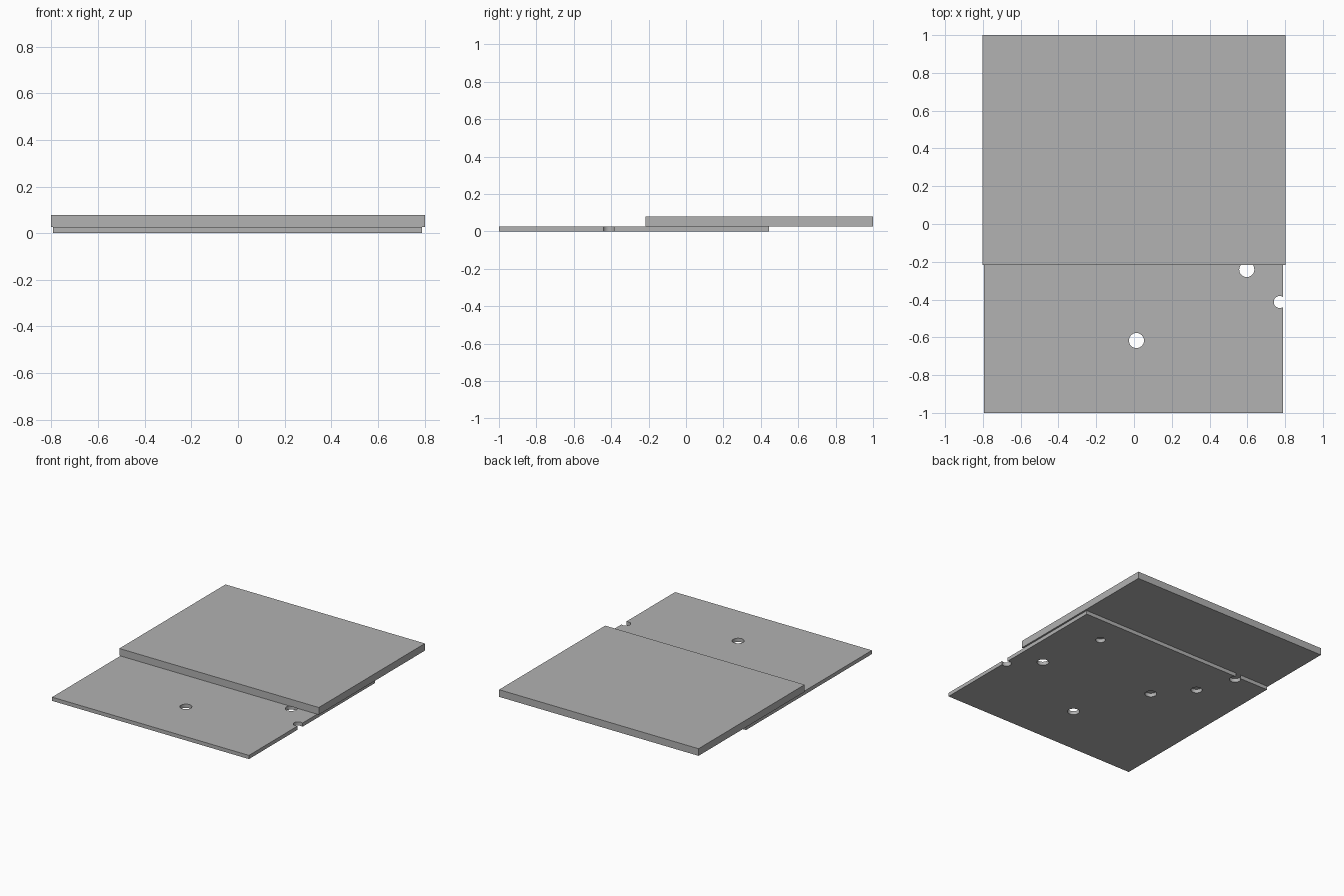
import bpy
import bmesh
from mathutils import Matrix, Vector

default = bpy.data.objects.get("Cube")
if default:
    bpy.data.objects.remove(default, do_unlink=True)

grey = bpy.data.materials.new("plain_grey")
grey.use_nodes = True
colour = (0.445, 0.445, 0.445, 1)
grey.diffuse_color = colour
grey.node_tree.nodes["Principled BSDF"].inputs["Base Color"].default_value = colour


def add_object(name, bm):
    mesh = bpy.data.meshes.new(name)
    bm.to_mesh(mesh)
    bm.free()
    mesh.materials.append(grey)
    obj = bpy.data.objects.new(name, mesh)
    bpy.context.collection.objects.link(obj)
    return obj


def add_box(name, low, high):
    low, high = Vector(low), Vector(high)
    bm = bmesh.new()
    size = Matrix.Diagonal((high - low).to_4d())
    bmesh.ops.create_cube(bm, size=1, matrix=Matrix.Translation((low + high) / 2) @ size)
    return add_object(name, bm)


THICK = 0.027  # lower plate thickness

# Thick upper slab, resting on the rear of the thin plate
add_box("upper_slab", (-0.801, -0.217, THICK), (0.801, 1, 0.079))
lower_plate = add_box("lower_plate", (-0.793, -1, 0), (0.788, 0.445, THICK))

# Drilled holes: x, y, radius; two of them break through a plate edge
holes = [
    (0.597, -0.241, 0.04),
    (0.013, -0.617, 0.04),
    (0.772, -0.413, 0.032),
    (0.493, 0.237, 0.033),
    (-0.231, -0.10, 0.04),
    (-0.434, 0.137, 0.038),
    (-0.54, 0.413, 0.038),
]
bm = bmesh.new()
for x, y, radius in holes:
    bmesh.ops.create_cone(bm, cap_ends=True, segments=32, radius1=radius, radius2=radius,
                          depth=0.2, matrix=Matrix.Translation((x, y, 0)))
cutter = add_object("hole_cutter", bm)
cutter.hide_render = True

cut = lower_plate.modifiers.new("holes", "BOOLEAN")
cut.operation = "DIFFERENCE"
cut.solver = "EXACT"
cut.object = cutter

# Bake the cut and drop the helper
bpy.context.view_layer.update()
evaluated = lower_plate.evaluated_get(bpy.context.evaluated_depsgraph_get())
baked = bpy.data.meshes.new_from_object(evaluated)
lower_plate.modifiers.clear()
lower_plate.data = baked
bpy.data.objects.remove(cutter, do_unlink=True)

# Smooth hole walls, crisp edges
bpy.ops.object.select_all(action="DESELECT")
lower_plate.select_set(True)
bpy.context.view_layer.objects.active = lower_plate
bpy.ops.object.shade_smooth_by_angle()
